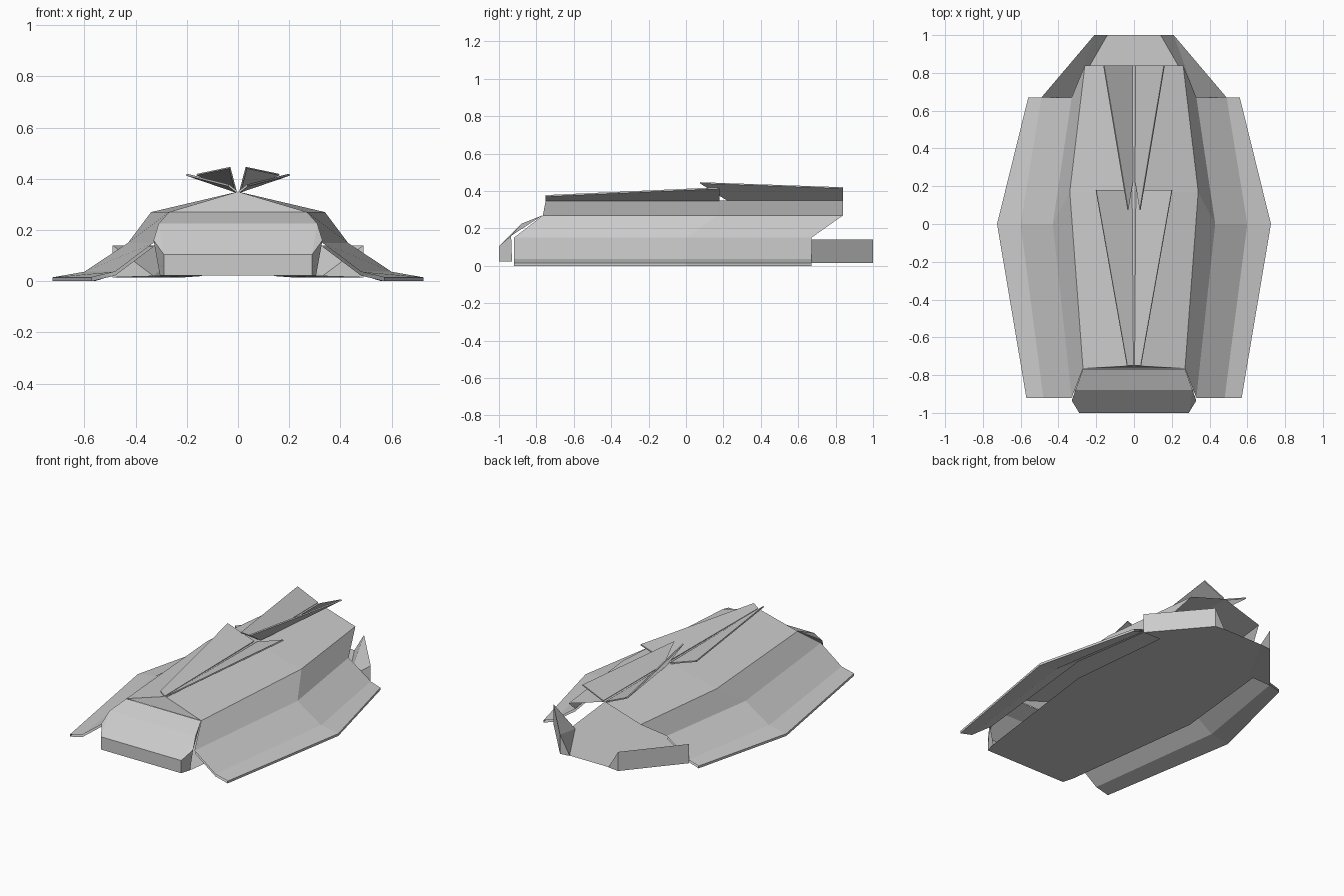
import bpy, bmesh
from mathutils import Vector

if "Cube" in bpy.data.objects:
    bpy.data.objects.remove(bpy.data.objects["Cube"])


def make(name, build, thickness=0.0, mirror=True):
    """Mesh object from a bmesh builder, mirrored across x and optionally thickened."""
    bm = bmesh.new()
    build(bm)
    bmesh.ops.recalc_face_normals(bm, faces=bm.faces)
    if len(bm.faces) and sum((f.normal.z * f.calc_area() for f in bm.faces)) < 0:
        bmesh.ops.reverse_faces(bm, faces=bm.faces)
    me = bpy.data.meshes.new(name)
    bm.to_mesh(me)
    bm.free()
    ob = bpy.data.objects.new(name, me)
    bpy.context.collection.objects.link(ob)
    if thickness:
        m = ob.modifiers.new("thickness", 'SOLIDIFY')
        m.thickness = thickness
        m.offset = -1
    if mirror:
        m = ob.modifiers.new("mirror", 'MIRROR')
        m.merge_threshold = 0.0005
    return ob


def loft(*rows):
    """Builder: quads between consecutive rows of points."""
    def build(bm):
        vs = [[bm.verts.new(p) for p in r] for r in rows]
        for a, b in zip(vs, vs[1:]):
            for i in range(len(a) - 1):
                bm.faces.new((a[i], a[i + 1], b[i + 1], b[i]))
    return build


def hull(points):
    """Builder: convex solid around the points."""
    def build(bm):
        vs = [bm.verts.new(p) for p in points]
        bmesh.ops.convex_hull(bm, input=vs)
        bmesh.ops.dissolve_limit(bm, angle_limit=0.02, verts=bm.verts, edges=bm.edges)
    return build


def plate(points):
    """Builder: one flat polygon."""
    def build(bm):
        bm.faces.new([bm.verts.new(p) for p in points])
    return build


# Lines running along the hull, front to rear
ridge = [(0, -0.75, 0.35), (0, 0.17, 0.35), (0, 0.84, 0.35)]
eave = [(0.27, -0.765, 0.27), (0.34, 0.17, 0.27), (0.26, 0.84, 0.27)]
waist = [(0.33, -0.92, 0.15), (0.43, 0, 0.15), (0.33, 0.67, 0.15)]
knee = [(0.48, -0.92, 0.037), (0.60, 0, 0.037), (0.49, 0.67, 0.037)]
rim = [(0.57, -0.92, 0.015), (0.725, 0, 0.015), (0.56, 0.67, 0.015)]

# Roof and upper side walls, open at the rear
make("roof_and_walls", loft(ridge, eave, waist))

# Gable closing the front of the roof
make("roof_front", plate([ridge[0], eave[0], (0, -0.765, 0.27)]))

# Sloping side skirts with a thin lip
drop = Vector((0, 0, -0.015))


def skirt(bm):
    outer = [waist, knee, rim]
    under = [[Vector(p) + drop for p in r] for r in (rim, knee, waist)]
    loft(*outer, *under)(bm)
    bmesh.ops.holes_fill(bm, edges=[e for e in bm.edges if e.is_boundary and
                                    abs(e.verts[0].co.y - e.verts[1].co.y) < 0.001], sides=0)


make("side_skirt", skirt)

# Flat floor pan running the full length
half = [(0.29, -1.0), (0.31, -0.93), (0.43, 0), (0.36, 0.67), (0.14, 1.0)]
outline = half + [(-x, y) for x, y in reversed(half)]
make("floor_pan", plate([(x, y, 0.022) for x, y in outline]), mirror=False)

# Faceted nose: hood, slope and bumper, with a narrowing side facet
nose_edge = [(0.27, -0.767, 0.27), (0.31, -0.88, 0.225), (0.29, -1.0, 0.105), (0.29, -1.0, 0.022)]


def nose(bm):
    loft([(0, y, z) for x, y, z in nose_edge], nose_edge)(bm)
    cheek, foot = (0.33, -0.935, 0.16), (0.305, -0.93, 0.022)
    for pts in ((nose_edge[0], nose_edge[1], cheek),
                (nose_edge[1], nose_edge[2], cheek),
                (cheek, nose_edge[2], nose_edge[3], foot)):
        plate(pts)(bm)
    bmesh.ops.remove_doubles(bm, verts=bm.verts, dist=0.0005)


make("nose", nose)

# Wedge fairings at the rear corners: upright outside, sloping inside
make("rear_fairing", hull([(0.49, 0.67, 0.015), (0.49, 0.67, 0.14), (0.33, 0.67, 0.02),
                           (0.21, 1.0, 0.015), (0.21, 1.0, 0.14), (0.14, 1.0, 0.02)]))

# Two pairs of V-shaped fins on the roof ridge
make("front_fin", loft([(0.003, -0.75, 0.353), (0.01, 0.18, 0.355)],
                       [(0.035, -0.75, 0.378), (0.2, 0.18, 0.42)]), 0.008)
make("rear_fin", loft([(0.006, 0.22, 0.355), (0.008, 0.84, 0.355)],
                      [(0.03, 0.075, 0.447), (0.158, 0.84, 0.42)]), 0.008)
